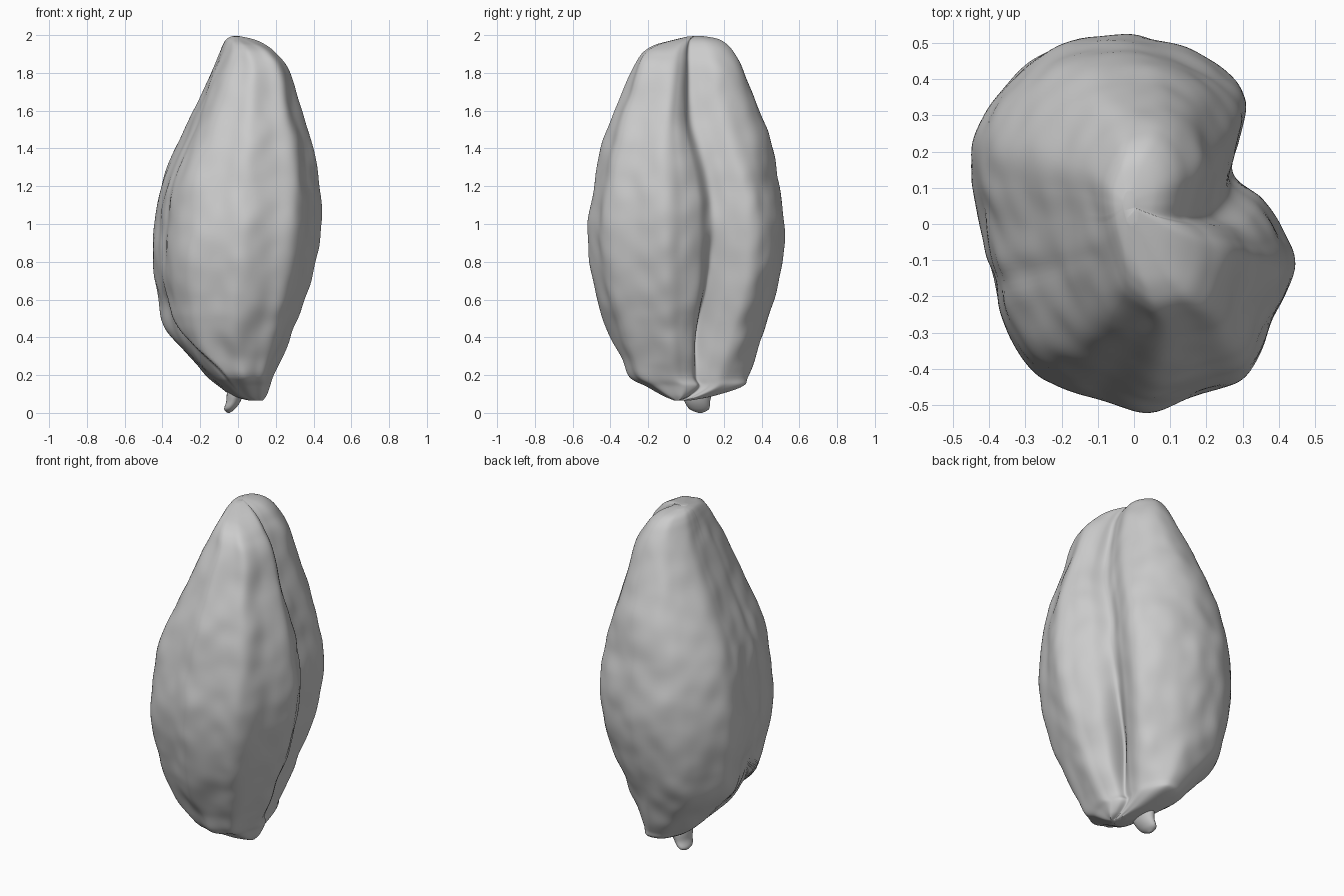
import bpy, bmesh, math
from mathutils import Vector, noise

cube = bpy.data.objects.get("Cube")
if cube:
    bpy.data.objects.remove(cube)

SEGMENTS = 180
RINGS = 150


def make_material(name, color):
    mat = bpy.data.materials.new(name)
    mat.use_nodes = True
    mat.diffuse_color = color
    mat.node_tree.nodes["Principled BSDF"].inputs["Base Color"].default_value = color
    return mat


def spline(points, t, closed=False):
    """Catmull-Rom point on a list of vectors, t running from 0 to 1."""
    count = len(points)
    spans = count if closed else count - 1
    i = min(int(t * spans), spans - 1)
    f = t * spans - i

    def pick(k):
        return points[k % count] if closed else points[max(0, min(count - 1, k))]

    a, b, c, d = (pick(i + k) for k in (-1, 0, 1, 2))
    return b + f * 0.5 * ((c - a) + f * ((2 * a - 5 * b + 4 * c - d) + f * (3 * (b - c) + d - a)))


def bell(value, centre, width):
    return math.exp(-((value - centre) / width) ** 2)


def ramp(value, low, high):
    t = max(0.0, min(1.0, (value - low) / (high - low)))
    return t * t * (3 - 2 * t)


def build_object(name, rings, mat):
    """Skin a stack of equal rings and close both ends."""
    bm = bmesh.new()
    loops = [[bm.verts.new(p) for p in ring] for ring in rings]
    for low, high in zip(loops, loops[1:]):
        for i in range(len(low)):
            j = (i + 1) % len(low)
            bm.faces.new((low[i], low[j], high[j], high[i]))
    bm.faces.new(loops[0][::-1])
    bm.faces.new(loops[-1])
    bmesh.ops.recalc_face_normals(bm, faces=bm.faces)
    for face in bm.faces:
        face.smooth = True
    mesh = bpy.data.meshes.new(name)
    bm.to_mesh(mesh)
    bm.free()
    mesh.materials.append(mat)
    obj = bpy.data.objects.new(name, mesh)
    bpy.context.collection.objects.link(obj)
    return obj


# Lobed cross-section, counter-clockwise from the side notch
section = [Vector(p) for p in (
    (.275, .14), (.29, .23), (.31, .34), (.25, .42), (.12, .49), (-.02, .52), (-.22, .49),
    (-.34, .4), (-.44, .25), (-.445, .12), (-.42, 0), (-.395, -.14), (-.34, -.3),
    (-.25, -.42), (-.1, -.48), (.04, -.52), (.2, -.47), (.32, -.42), (.39, -.28),
    (.45, -.12), (.42, -.02), (.36, .07))]

# Extents by height: z, x min, x max, y min, y max
extents = [Vector(p) for p in (
    (.065, .06, .13, -.06, .02), (.09, -.03, .15, -.12, .15), (.14, -.1, .17, -.21, .3),
    (.19, -.16, .19, -.3, .33), (.3, -.26, .24, -.35, .37), (.45, -.38, .3, -.42, .42),
    (.6, -.42, .36, -.47, .47), (.8, -.45, .41, -.51, .51), (1, -.44, .44, -.52, .52),
    (1.2, -.415, .43, -.49, .49), (1.4, -.33, .4, -.45, .46), (1.6, -.235, .34, -.38, .39),
    (1.8, -.14, .27, -.29, .31), (1.9, -.1, .2, -.24, .26), (1.95, -.08, .15, -.19, .22),
    (1.98, -.06, .09, -.12, .17), (1.995, -.03, .01, .0, .09))]


def body_point(s, row):
    z, x0, x1, y0, y1 = row
    p = spline(section, s, closed=True)
    angle = math.atan2(p.y, p.x)
    # Side seam: a narrow crack low down, a soft valley higher up
    crack = bell(angle, .45, .13) * .3 * bell(z, .45, .3)
    valley = bell(angle, .45, .35) * .15 * ramp(z, 1.3, 1.85)
    p = p * (1 - crack - valley)
    x = (x0 + x1) / 2 + p.x * (x1 - x0) / .9
    y = (y0 + y1) / 2 + p.y * (y1 - y0) / 1.04
    drift = .1 * (y1 - y0) * ramp(z, 1.1, 1.6) + .03 * ramp(.7 - z, 0, .4)
    y -= bell(angle, .45, .65) * drift
    # Overlapping lip that sweeps under the front lobe
    lip = math.radians(-165 + 55 * ramp(.65 - z, 0, .5))
    turn = (lip - angle) % math.tau
    shrink = .1 * ramp(turn, 0, .1) * ramp(.9 - turn, 0, .8) * ramp(z, .1, .2) * ramp(.75 - z, 0, .35)
    # Shallow crease above the lip
    shrink += .018 * bell(angle, -2.75, .1) * ramp(z, .6, .9) * ramp(2 - z, .05, .4)
    # Full shoulder on the front lobe, slimmer beside it
    shrink -= .12 * bell(angle, -.75, .5) * ramp(z, 1.6, 1.9)
    shrink += .15 * bell(angle, -2.4, .5) * ramp(z, 1.75, 1.95)
    # Back lobe swells at the waist and tapers to both ends
    shrink += bell(angle, .9, .3) * (.05 * bell(z, 1.55, .25) - .03 * bell(z, .9, .35))
    shrink += .13 * bell(angle, .9, .4) * ramp(.4 - z, 0, .3)
    # Front lobe keeps a full lower corner
    shrink -= .12 * bell(angle, -2.25, .4) * ramp(.5 - z, 0, .25)
    x *= 1 - shrink
    y *= 1 - shrink
    # Weathered bumps and wrinkles
    q = Vector((x, y, z))
    fade = ramp(z, .1, .25) * ramp(2 - z, .02, .2)
    bump = .01 * noise.noise(Vector((x * 5, y * 5, z * 3))) + .007 * noise.noise(Vector((x * 10, y * 10, z * 8)))
    out = Vector((x, y, 0)).normalized()
    q += out * bump * fade
    # The front lobe stops a little lower than the back one
    q.z -= .02 * ramp(z, 1.85, 2) * ramp(.06 - y, 0, .2)
    return q


grey = make_material("husk_grey", (.6, .6, .6, 1))
rows = [spline(extents, i / RINGS) for i in range(RINGS + 1)]
rings = [[body_point(i / SEGMENTS, row) for i in range(SEGMENTS)] for row in rows]
build_object("pod_body", rings, grey)

# Small stalk nub under the pod
path = [Vector(p) for p in ((.02, .05, .22), (-.01, .055, .12), (-.025, .06, .06), (-.045, .07, .02), (-.05, .075, 0))]
radii = [.05, .06, .05, .038, .008]
nub = []
for i in range(25):
    c, r = spline(path, i / 24), spline(radii, i / 24)
    nub.append([c + Vector((.75 * r * math.cos(a), 1.35 * r * math.sin(a), 0))
                for a in (k * math.tau / 24 for k in range(24))])
build_object("stalk_nub", nub, grey)
